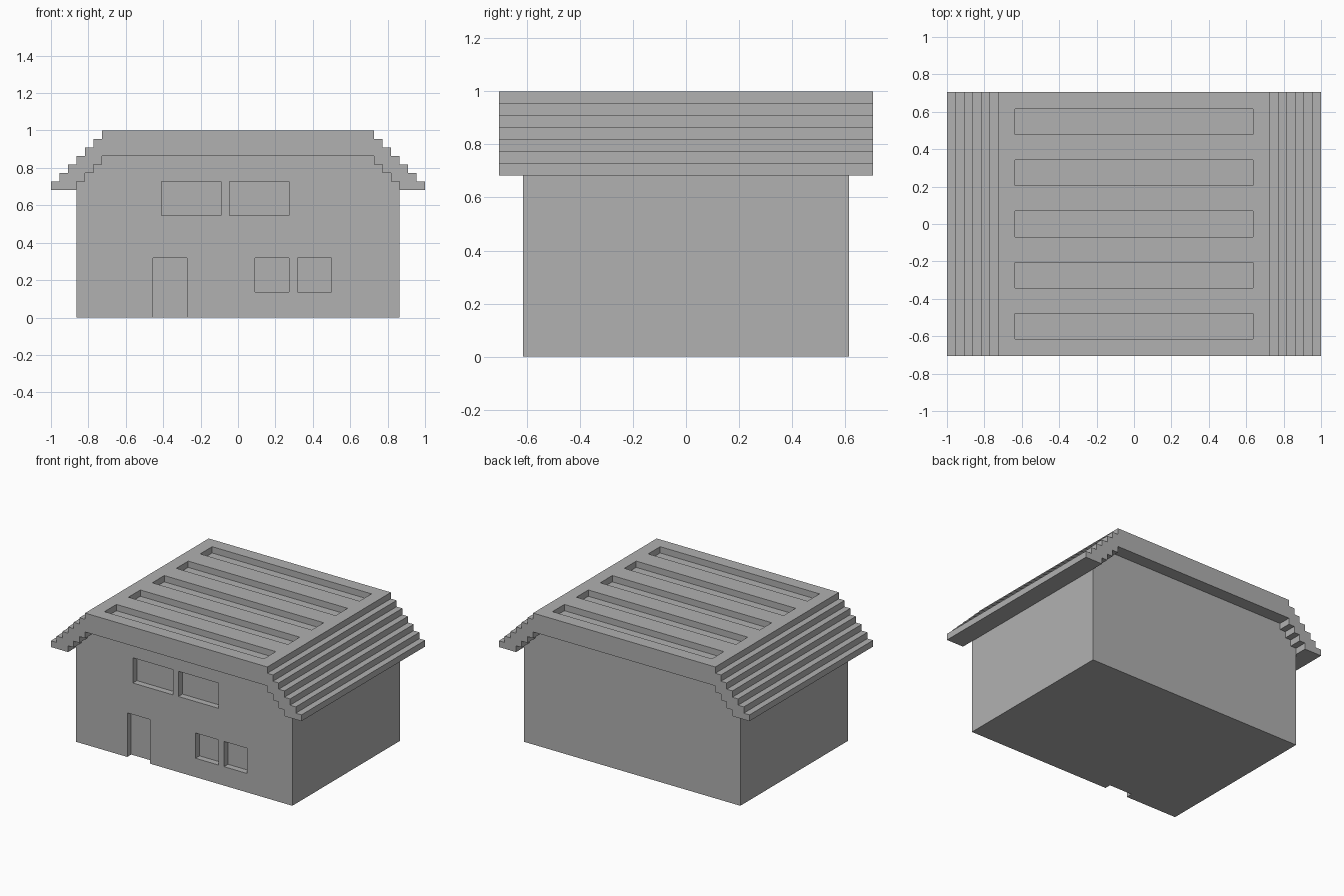
import bpy
import bmesh

U = 1 / 22            # one step of the roof, used as the unit
ROOF_Y = 15.5         # half depth of the roof
BODY_Y = 13.5         # half depth of the walls
STEPS = 7             # roof courses on each slope

if "Cube" in bpy.data.objects:
    bpy.data.objects.remove(bpy.data.objects["Cube"], do_unlink=True)

grey = bpy.data.materials.new("plain grey")
grey.use_nodes = True
colour = (0.44, 0.44, 0.44, 1)
grey.diffuse_color = colour
grey.node_tree.nodes["Principled BSDF"].inputs["Base Color"].default_value = colour


def make_object(name, bm):
    bmesh.ops.recalc_face_normals(bm, faces=bm.faces)
    mesh = bpy.data.meshes.new(name)
    bm.to_mesh(mesh)
    bm.free()
    mesh.materials.append(grey)
    obj = bpy.data.objects.new(name, mesh)
    bpy.context.collection.objects.link(obj)
    return obj


def extrude_profile(name, half, half_depth):
    """Mirror a right-hand x/z outline and extrude it from front to back."""
    outline = half + [(-x, z) for x, z in reversed(half)]
    bm = bmesh.new()
    face = bm.faces.new([bm.verts.new((x * U, -half_depth * U, z * U)) for x, z in outline])
    extruded = bmesh.ops.extrude_face_region(bm, geom=[face])["geom"]
    verts = [g for g in extruded if isinstance(g, bmesh.types.BMVert)]
    bmesh.ops.translate(bm, verts=verts, vec=(0, 2 * half_depth * U, 0))
    return make_object(name, bm)


def carve(obj, boxes):
    """Cut box recesses, each given as (low corner, high corner)."""
    bm = bmesh.new()
    for low, high in boxes:
        for v in bmesh.ops.create_cube(bm, size=1)["verts"]:
            v.co = [(a if c < 0 else b) * U for a, b, c in zip(low, high, v.co)]
    cutter = make_object("recess_cutter", bm)
    cutter.hide_render = True
    mod = obj.modifiers.new("recesses", 'BOOLEAN')
    mod.operation = 'DIFFERENCE'
    mod.solver = 'EXACT'
    mod.object = cutter
    bpy.context.view_layer.objects.active = obj
    bpy.ops.object.modifier_apply(modifier=mod.name)
    bpy.data.objects.remove(cutter, do_unlink=True)


# Stepped underside shared by the roof and the top of the walls
underside = [(16, 19)]
for i in range(3):
    underside += [(16 + i, 18 - i), (17 + i, 18 - i)]

# Stepped roof shell: underside out to the eave, then up the courses
roof_half = underside + [(19, 15)]
for i in range(STEPS):
    roof_half += [(22 - i, 15 + i), (22 - i, 16 + i)]
roof = extrude_profile("stepped_roof", roof_half, ROOF_Y)

# Five long recesses across the flat top
carve(roof, [((-14, y - 1.5, 21), (14, y + 1.5, 23)) for y in range(-12, 13, 6)])

# House body filling the space under the roof
walls = extrude_profile("house_walls", underside + [(19, 0)], BODY_Y)

# Door and window recesses in the front wall: left, right, bottom, top
openings = [
    (-10, -6, -1, 7),     # door
    (2, 6, 3, 7),         # lower windows
    (7, 11, 3, 7),
    (-9, -2, 12, 16),     # upper windows
    (-1, 6, 12, 16),
]
carve(walls, [((x0, -BODY_Y - 1, z0), (x1, -BODY_Y + 1, z1)) for x0, x1, z0, z1 in openings])
